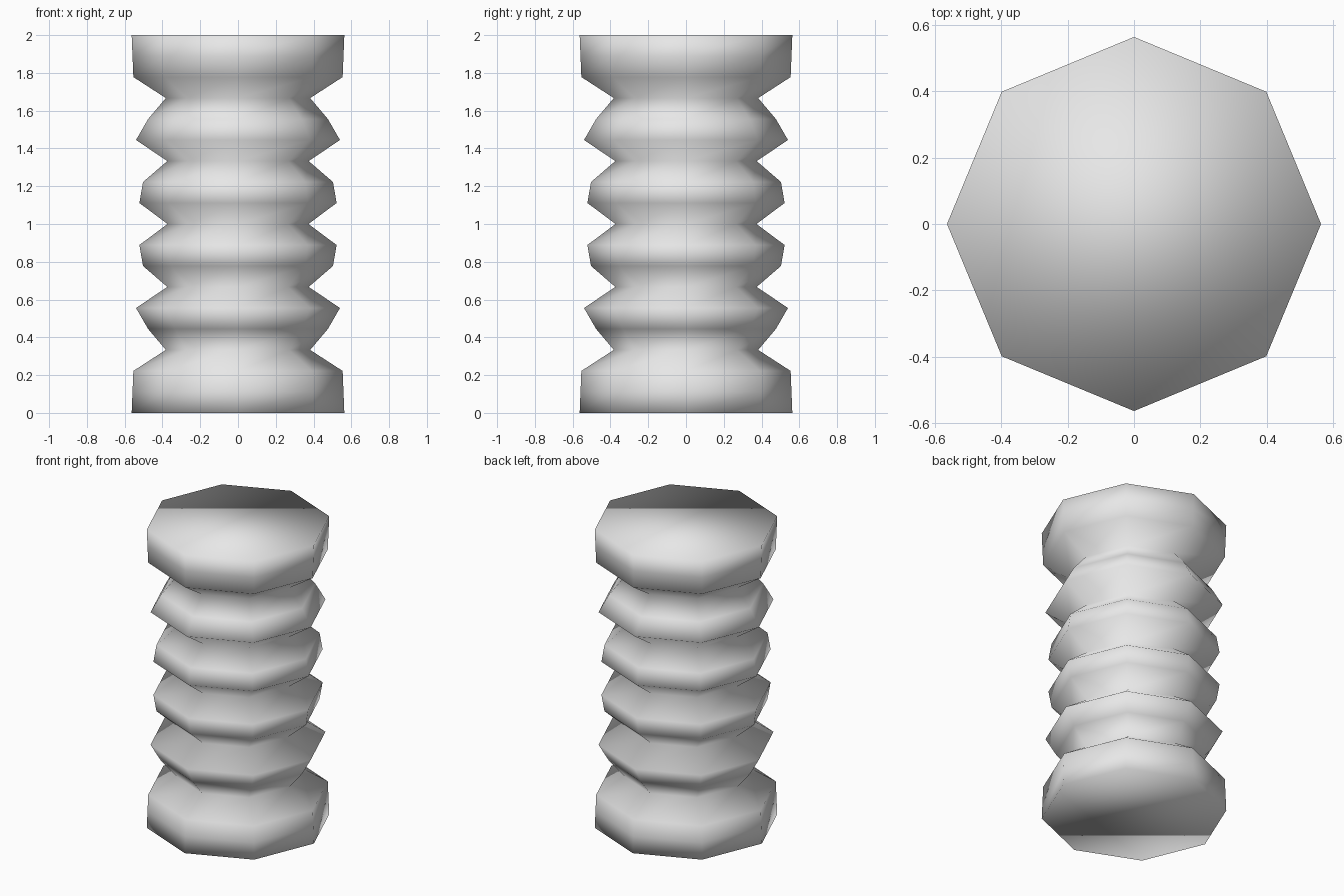
import bpy, bmesh, math
from mathutils import Matrix

cube = bpy.data.objects.get("Cube")
if cube:
    bpy.data.objects.remove(cube, do_unlink=True)

SIDES = 8
HEIGHT = 2.0

# Plain grey material
grey = bpy.data.materials.new("light_grey")
grey.use_nodes = True
colour = (0.8, 0.8, 0.8, 1)
grey.diffuse_color = colour
grey.node_tree.nodes["Principled BSDF"].inputs["Base Color"].default_value = colour

# Ring radii from the base to the middle, mirrored to the top
lower = [0.563, 0.563, 0.554, 0.382, 0.476, 0.54, 0.374, 0.503, 0.522, 0.373]
del lower[1]
lower.insert(1, (lower[0] + lower[1]) / 2)
radii = lower + lower[-2::-1]
step = HEIGHT / (len(radii) - 1)

# Bellows column: equally spaced octagonal rings, bridged and capped
bm = bmesh.new()
rings = []
for i, radius in enumerate(radii):
    ring = bmesh.ops.create_circle(
        bm, segments=SIDES, radius=radius,
        matrix=Matrix.Translation((0, 0, i * step)))["verts"]
    rings.append(ring)
for low, high in zip(rings, rings[1:]):
    for k in range(SIDES):
        n = (k + 1) % SIDES
        bm.faces.new((low[k], low[n], high[n], high[k]))
bm.faces.new(rings[0])
bm.faces.new(rings[-1])
bmesh.ops.recalc_face_normals(bm, faces=bm.faces[:])
for face in bm.faces:
    face.smooth = True

mesh = bpy.data.meshes.new("bellows_column")
bm.to_mesh(mesh)
bm.free()
mesh.materials.append(grey)
column = bpy.data.objects.new("bellows_column", mesh)
bpy.context.collection.objects.link(column)
